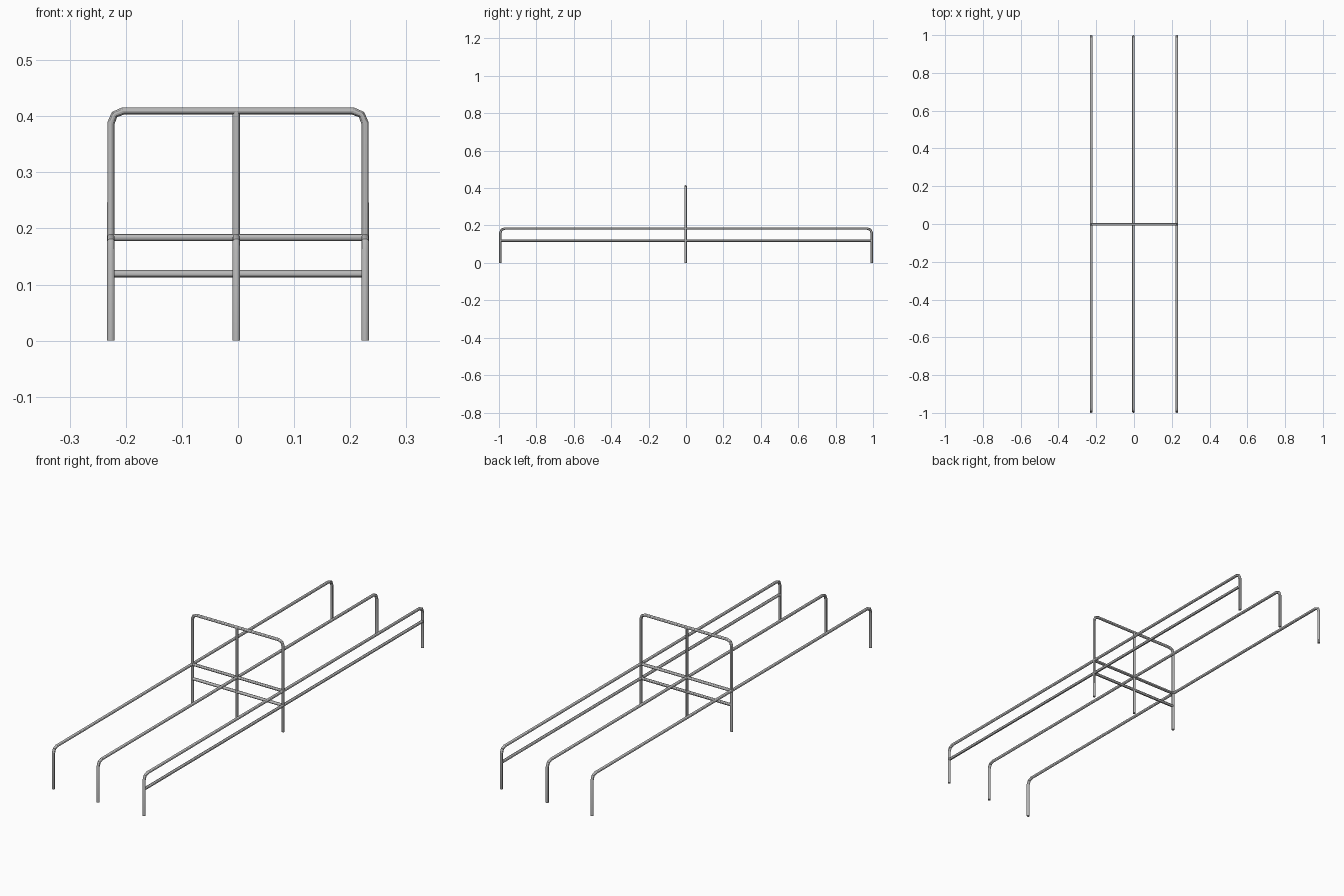
import bpy
from math import sin, cos, pi
from mathutils import Vector

if "Cube" in bpy.data.objects:
    bpy.data.objects.remove(bpy.data.objects["Cube"])

R = 0.0066          # tube radius
X = 0.2265          # side post offset
Y = 1 - R           # end leg offset
RAIL_Z, LOW_Z, TOP_Z = 0.184, 0.119, 0.4095

# Dark grey metal
metal = bpy.data.materials.new("grey_metal")
metal.diffuse_color = (0.48, 0.48, 0.48, 1)
metal.use_nodes = True
metal.node_tree.nodes["Principled BSDF"].inputs["Base Color"].default_value = metal.diffuse_color


def tube(name, pts):
    # Round tube swept along a path, converted to mesh
    cu = bpy.data.curves.new(name, 'CURVE')
    cu.dimensions = '3D'
    cu.bevel_depth = R
    cu.bevel_resolution = 4
    cu.use_fill_caps = True
    cu.materials.append(metal)
    sp = cu.splines.new('POLY')
    sp.points.add(len(pts) - 1)
    for p, co in zip(sp.points, pts):
        p.co = (*co, 1)
    ob = bpy.data.objects.new(name, cu)
    bpy.context.collection.objects.link(ob)
    bpy.ops.object.select_all(action='DESELECT')
    ob.select_set(True)
    bpy.context.view_layer.objects.active = ob
    bpy.ops.object.convert(target='MESH')
    bpy.ops.object.shade_smooth_by_angle()
    return ob


def hoop(name, origin, axis, half, height, bend, steps=2):
    # Upside-down U with faceted corners, along a horizontal axis
    o, a, up = Vector(origin), Vector(axis), Vector((0, 0, 1))
    right = [(half, 0)]
    for i in range(steps + 1):
        t = i / steps * pi / 2
        right.append((half - bend + bend * cos(t), height - bend + bend * sin(t)))
    path = [(-u, z) for u, z in right] + right[::-1]
    return tube(name, [o + a * u + up * z for u, z in path])


# Long rails with end legs
for label, x in (("left", -X), ("middle", -0.003), ("right", X)):
    hoop(f"{label}_long_rail", (x, 0, 0), (0, 1, 0), Y, RAIL_Z, 0.024)

# Lower rail on the right side only
tube("right_lower_rail", [(X, -Y, LOW_Z), (X, Y, LOW_Z)])

# Central arch with its middle post and crossbars
YC = -0.002
hoop("central_arch", (0, YC, 0), (1, 0, 0), X, TOP_Z, 0.022)
tube("central_post", [(-0.003, YC, 0), (-0.003, YC, TOP_Z)])
for label, z in (("upper", RAIL_Z), ("lower", LOW_Z)):
    tube(f"{label}_crossbar", [(-X, YC, z), (X, YC, z)])
